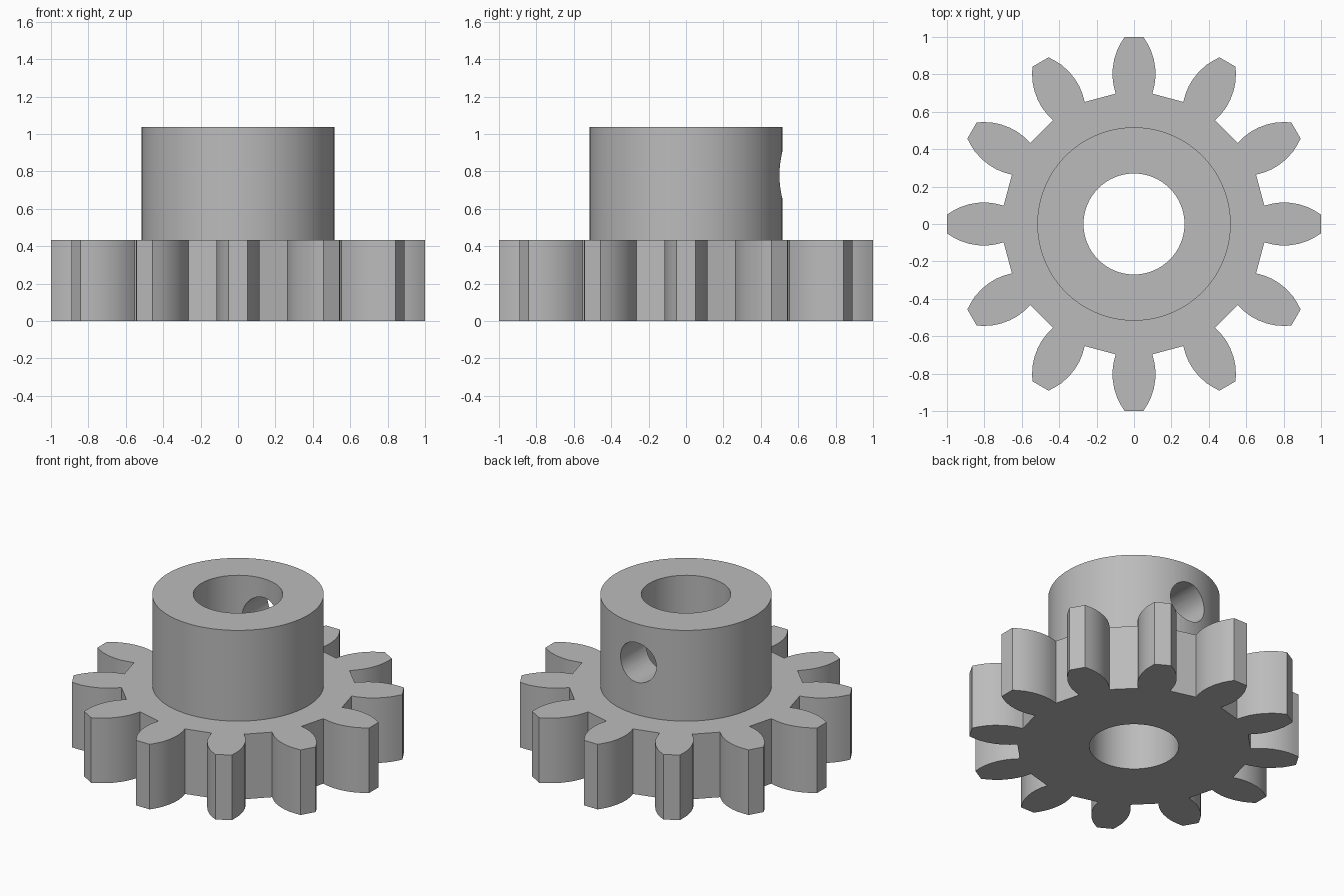
import bpy
import bmesh
from math import cos, sin, pi, radians
from mathutils import Matrix

if "Cube" in bpy.data.objects:
    bpy.data.objects.remove(bpy.data.objects["Cube"], do_unlink=True)

TEETH = 12
GEAR_H, HUB_TOP = 0.433, 1.037
HUB_R, BORE_R, SCREW_R, SCREW_Z = 0.517, 0.27, 0.132, 0.78

steel = bpy.data.materials.new("grey steel")
steel.use_nodes = True
GREY = (0.5, 0.5, 0.5, 1)
steel.diffuse_color = GREY
steel.node_tree.nodes["Principled BSDF"].inputs["Base Color"].default_value = GREY


def make_object(name, bm):
    mesh = bpy.data.meshes.new(name)
    bmesh.ops.recalc_face_normals(bm, faces=bm.faces)
    bm.to_mesh(mesh)
    bm.free()
    obj = bpy.data.objects.new(name, mesh)
    mesh.materials.append(steel)
    bpy.context.collection.objects.link(obj)
    return obj


def prism(name, outline, z0, z1, matrix=Matrix()):
    """Extrude a closed outline from z0 to z1, then place it."""
    bm = bmesh.new()
    base = bm.faces.new([bm.verts.new((x, y, z0)) for x, y in outline])
    ext = bmesh.ops.extrude_face_region(bm, geom=[base])
    top = [v for v in ext["geom"] if isinstance(v, bmesh.types.BMVert)]
    bmesh.ops.translate(bm, verts=top, vec=(0, 0, z1 - z0))
    bmesh.ops.transform(bm, matrix=matrix, verts=bm.verts)
    return make_object(name, bm)


def circle(radius, sides):
    return [(radius * cos(2 * pi * i / sides), radius * sin(2 * pi * i / sides))
            for i in range(sides)]


def combine(target, tool, operation):
    """Apply a boolean and discard its tool."""
    tool.hide_render = True
    mod = target.modifiers.new(operation.lower(), "BOOLEAN")
    mod.operation, mod.object, mod.solver = operation, tool, "EXACT"
    bpy.context.view_layer.objects.active = target
    bpy.ops.object.modifier_apply(modifier=mod.name)
    bpy.data.objects.remove(tool, do_unlink=True)


# Toothed wheel: one flank (half width, radius), mirrored and repeated
flank = [(0.098, 0.697), (0.109, 0.74), (0.115, 0.785), (0.114, 0.83),
         (0.106, 0.88), (0.09, 0.93), (0.07, 0.968), (0.05, 1.0)]
tooth = [(-w, r) for w, r in flank] + flank[::-1]
outline = []
for i in range(TEETH):
    a = 2 * pi * i / TEETH
    outline += [(w * cos(a) + r * sin(a), r * cos(a) - w * sin(a)) for w, r in tooth]
gear = prism("pinion_gear", outline, 0, GEAR_H)

# Hub, shaft bore and the set screw hole at the back
combine(gear, prism("hub", circle(HUB_R, 96), GEAR_H / 2, HUB_TOP), "UNION")
combine(gear, prism("bore_cutter", circle(BORE_R, 64), -0.1, HUB_TOP + 0.1), "DIFFERENCE")
to_back = Matrix.Translation((0, 0, SCREW_Z)) @ Matrix.Rotation(radians(-90), 4, "X")
combine(gear, prism("screw_cutter", circle(SCREW_R, 48), 0, 0.7, to_back), "DIFFERENCE")

# Smooth rounded walls, crisp edges
for o in bpy.context.selected_objects:
    o.select_set(False)
gear.select_set(True)
bpy.context.view_layer.objects.active = gear
bpy.ops.object.shade_smooth_by_angle(angle=radians(20))
